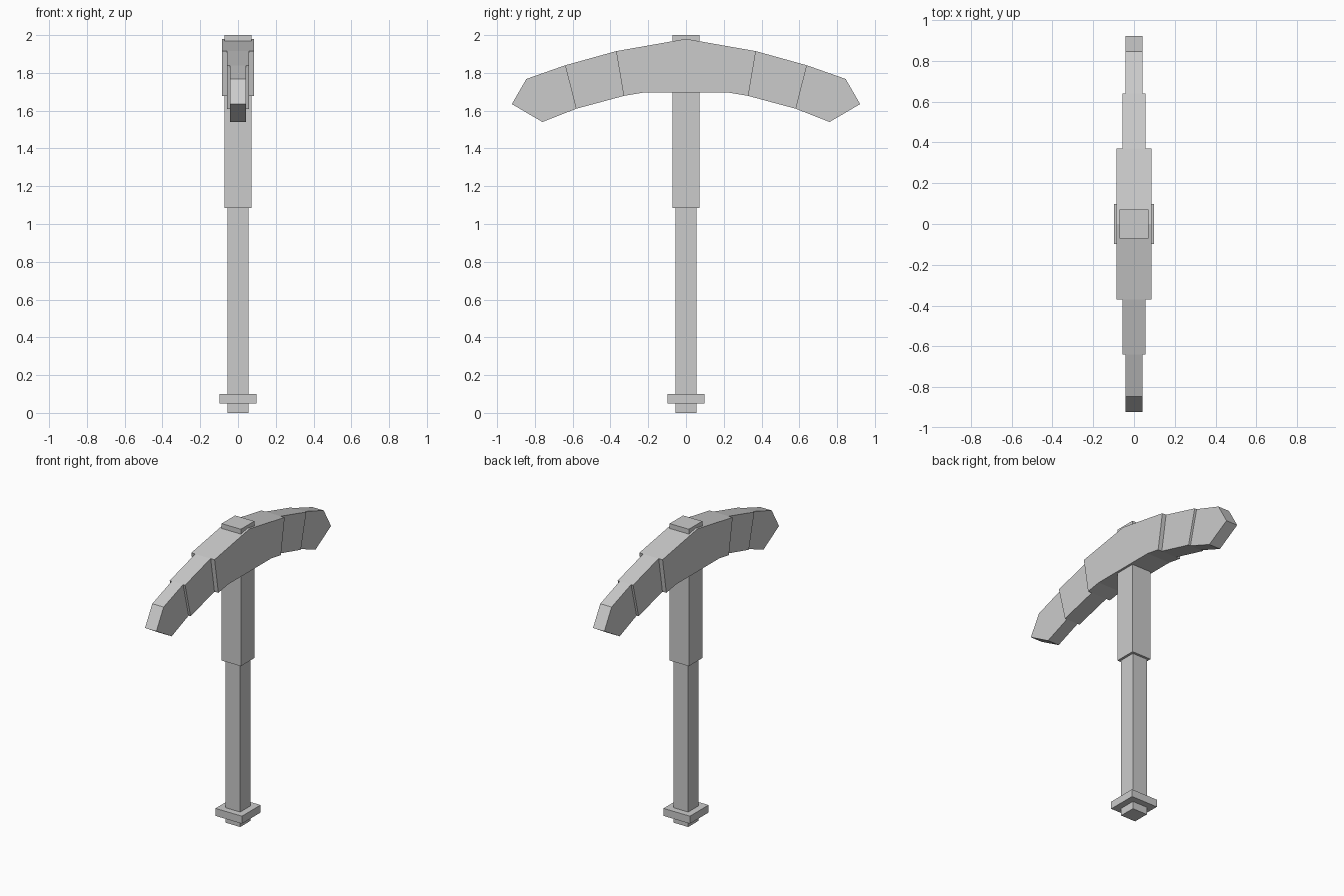
import bpy
import bmesh

if "Cube" in bpy.data.objects:
    bpy.data.objects.remove(bpy.data.objects["Cube"])

grey = bpy.data.materials.new("grey")
grey.diffuse_color = (0.6, 0.6, 0.6, 1)
grey.use_nodes = True
grey.node_tree.nodes["Principled BSDF"].inputs["Base Color"].default_value = grey.diffuse_color


def prism(name, half_width, profile):
    """Extrude a (y, z) outline symmetrically along x."""
    bm = bmesh.new()
    face = bm.faces.new([bm.verts.new((-half_width, y, z)) for y, z in profile])
    ext = bmesh.ops.extrude_face_region(bm, geom=[face])
    moved = [v for v in ext["geom"] if isinstance(v, bmesh.types.BMVert)]
    bmesh.ops.translate(bm, verts=moved, vec=(2 * half_width, 0, 0))
    bmesh.ops.recalc_face_normals(bm, faces=bm.faces)
    mesh = bpy.data.meshes.new(name)
    bm.to_mesh(mesh)
    bm.free()
    mesh.materials.append(grey)
    obj = bpy.data.objects.new(name, mesh)
    bpy.context.collection.objects.link(obj)


def post(name, half, z0, z1):
    """Square upright block."""
    prism(name, half, [(-half, z0), (half, z0), (half, z1), (-half, z1)])


# Handle
post("handle_shaft", 0.055, 0.0, 1.1)
post("pommel_collar", 0.098, 0.05, 0.10)
post("handle_sleeve", 0.071, 1.085, 2.0)

# Middle of the head, mirrored about the handle
half = [(0.37, 1.915), (0.33, 1.678), (0.23, 1.695)]
prism("head_middle", 0.086,
      [(0, 1.98)] + half + [(-y, z) for y, z in reversed(half)])

# Stepped arms and blunt points on both sides
arm = [(0.37, 1.915), (0.64, 1.84), (0.582, 1.61), (0.33, 1.678)]
tip = [(0.64, 1.84), (0.845, 1.768), (0.922, 1.635), (0.76, 1.54), (0.582, 1.61)]
for side, s in (("front", -1), ("back", 1)):
    prism(side + "_arm", 0.057, [(s * y, z) for y, z in arm])
    prism(side + "_point", 0.042, [(s * y, z) for y, z in tip])
